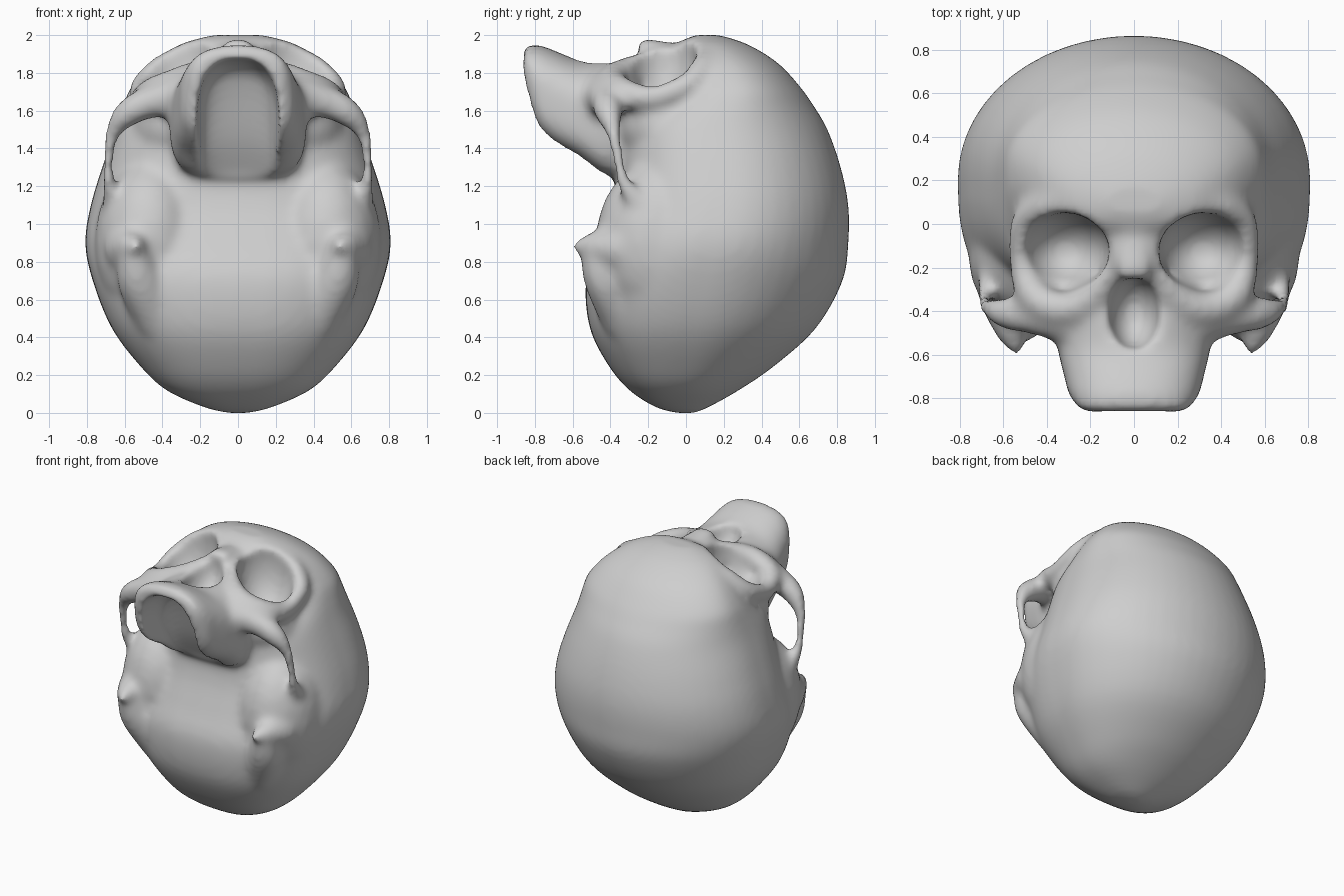
import bpy
import bmesh
from math import cos, sin, pi, copysign
from mathutils import Vector, Matrix

default_cube = bpy.data.objects.get("Cube")
if default_cube:
    bpy.data.objects.remove(default_cube, do_unlink=True)


def blend(rows, steps):
    """Smoothly interpolate rows of numbers so a few stations are enough."""
    rows = [Vector(row) for row in rows]
    result = []
    for i in range(len(rows) - 1):
        before, start = rows[max(i - 1, 0)], rows[i]
        end, after = rows[i + 1], rows[min(i + 2, len(rows) - 1)]
        for step in range(steps):
            t = step / steps
            result.append(start + (end - before) * (t / 2)
                          + (before * 2 - start * 5 + end * 4 - after) * (t * t / 2)
                          + (start * 3 - before - end * 3 + after) * (t ** 3 / 2))
    return result + [rows[-1]]


def ball(mesh, centre, size, both_sides=False):
    """Ellipsoid, optionally repeated on the opposite side."""
    for side in (1, -1) if both_sides else (1,):
        place = Vector((centre[0] * side, centre[1], centre[2]))
        matrix = Matrix.Translation(place) @ Matrix.Diagonal((*size, 1))
        bmesh.ops.create_icosphere(mesh, subdivisions=3, radius=1, matrix=matrix)


def bone(mesh, path):
    """Tapering rounded bar through (x, y, z, radius) stations, on both sides."""
    for station in blend(path, 6):
        radius = station[3]
        ball(mesh, station[:3], (radius, radius, radius), both_sides=True)


def loft(mesh, rows, along_z, low_power, high_power, count=48):
    """Skin of rounded sections; each row is level, low, high, half width."""
    rings = []
    for level, low, high, half in blend(rows, 4):
        ring = []
        for i in range(count):
            angle = 2 * pi * i / count
            c, s = cos(angle), sin(angle)
            power = 2 / (high_power if s > 0 else low_power)
            x = half * copysign(abs(c) ** power, c)
            v = (low + high) / 2 + (high - low) / 2 * copysign(abs(s) ** power, s)
            ring.append(mesh.verts.new((x, v, level) if along_z else (x, level, v)))
        rings.append(ring)
    faces = [mesh.faces.new(rings[0]), mesh.faces.new(rings[-1])]
    for lower, upper in zip(rings, rings[1:]):
        for i in range(count):
            j = (i + 1) % count
            faces.append(mesh.faces.new((lower[i], lower[j], upper[j], upper[i])))
    bmesh.ops.recalc_face_normals(mesh, faces=faces)


def make_object(name, mesh):
    data = bpy.data.meshes.new(name)
    mesh.to_mesh(data)
    mesh.free()
    thing = bpy.data.objects.new(name, data)
    bpy.context.scene.collection.objects.link(thing)
    return thing


def fuse(thing, voxel):
    remesh = thing.modifiers.new("fuse", "REMESH")
    remesh.mode = "VOXEL"
    remesh.voxel_size = voxel


solid = bmesh.new()

# Braincase, from the back of the head up to the forehead
loft(solid, [
    (0, -.05, .05, .06), (.03, -.16, .12, .18), (.12, -.3, .28, .38),
    (.25, -.41, .47, .52), (.45, -.51, .69, .67), (.7, -.53, .83, .77),
    (.9, -.46, .86, .81), (1.1, -.39, .86, .78), (1.3, -.36, .82, .72),
    (1.5, -.33, .75, .65), (1.62, -.2, .68, .61), (1.72, -.08, .61, .57),
    (1.85, -.05, .49, .46), (1.95, -.04, .33, .31), (2, .04, .18, .14),
], along_z=True, low_power=2.7, high_power=2)

# Broad base of the skull around the ears
ball(solid, (.47, -.15, .9), (.29, .33, .44), both_sides=True)

# Upper jaw, from the cheeks down to the tooth line
loft(solid, [
    (-.86, 1.74, 1.94, .24), (-.79, 1.51, 1.95, .295), (-.7, 1.42, 1.92, .32),
    (-.57, 1.35, 1.87, .35), (-.42, 1.25, 1.87, .36), (-.25, 1.25, 1.84, .3),
], along_z=False, low_power=4, high_power=2.3)

# Deep face behind the eye sockets and the root of the nose
ball(solid, (.28, -.1, 1.52), (.28, .26, .22), both_sides=True)
ball(solid, (0, -.12, 1.76), (.16, .26, .2))

# Nasal bones
bone(solid, [(.02, .02, 1.88, .08), (.02, -.1, 1.9, .065), (.025, -.21, 1.93, .055)])

# Rims around the eye sockets
bone(solid, [
    (0, .05, 1.9, .07), (.2, .11, 1.9, .07), (.38, .09, 1.84, .07),
    (.5, .01, 1.74, .065), (.51, -.18, 1.67, .065), (.45, -.34, 1.7, .08),
    (.3, -.39, 1.76, .08), (.16, -.3, 1.82, .07), (.1, -.1, 1.88, .06),
])

# Cheekbones and their arches
bone(solid, [
    (.28, -.44, 1.68, .12), (.45, -.42, 1.65, .09), (.58, -.41, 1.59, .075),
    (.66, -.385, 1.49, .045), (.685, -.36, 1.36, .035), (.685, -.33, 1.22, .04),
    (.66, -.24, 1.1, .06),
])

# Bony points behind the ears, with the ridge towards the back
bone(solid, [(.54, -.57, .88, .035), (.56, -.48, .88, .08), (.58, -.34, .87, .13)])
bone(solid, [(.55, -.48, .83, .08), (.52, -.42, .7, .12), (.42, -.32, .5, .13)])

skull = make_object("skull", solid)
fuse(skull, .025)

# Hollows: eye sockets, nose opening and palate
hollow = bmesh.new()
ball(hollow, (.315, -.125, 1.87), (.205, .18, .31), both_sides=True)
ball(hollow, (0, -.41, 1.88), (.12, .17, .2))
loft(hollow, [
    (-1.1, 1.1, 1.88, .23), (-.8, 1.15, 1.87, .22), (-.66, 1.16, 1.82, .21),
    (-.6, 1.15, 1.72, .2), (-.5, 1.13, 1.45, .2), (-.4, 1.12, 1.26, .18),
], along_z=False, low_power=5, high_power=2.6)
cutter = make_object("hollows", hollow)
cutter.hide_render = True
fuse(cutter, .025)

carve = skull.modifiers.new("carve", "BOOLEAN")
carve.operation = "DIFFERENCE"
carve.solver = "EXACT"
carve.object = cutter
fuse(skull, .02)
soften = skull.modifiers.new("soften", "SMOOTH")
soften.factor = .5
soften.iterations = 12

# Bake the shape, then drop the helper
graph = bpy.context.evaluated_depsgraph_get()
baked = bpy.data.meshes.new_from_object(skull.evaluated_get(graph))
skull.modifiers.clear()
skull.data = baked
bpy.data.objects.remove(cutter, do_unlink=True)

# Rest on the ground
baked.transform(Matrix.Translation((0, 0, -min(v.co.z for v in baked.vertices))))

# Plain grey bone
grey = bpy.data.materials.new("bone grey")
grey.use_nodes = True
colour = (.62, .62, .62, 1)
grey.diffuse_color = colour
grey.node_tree.nodes["Principled BSDF"].inputs["Base Color"].default_value = colour
baked.materials.clear()
baked.materials.append(grey)
for face in baked.polygons:
    face.use_smooth = True
    face.material_index = 0
